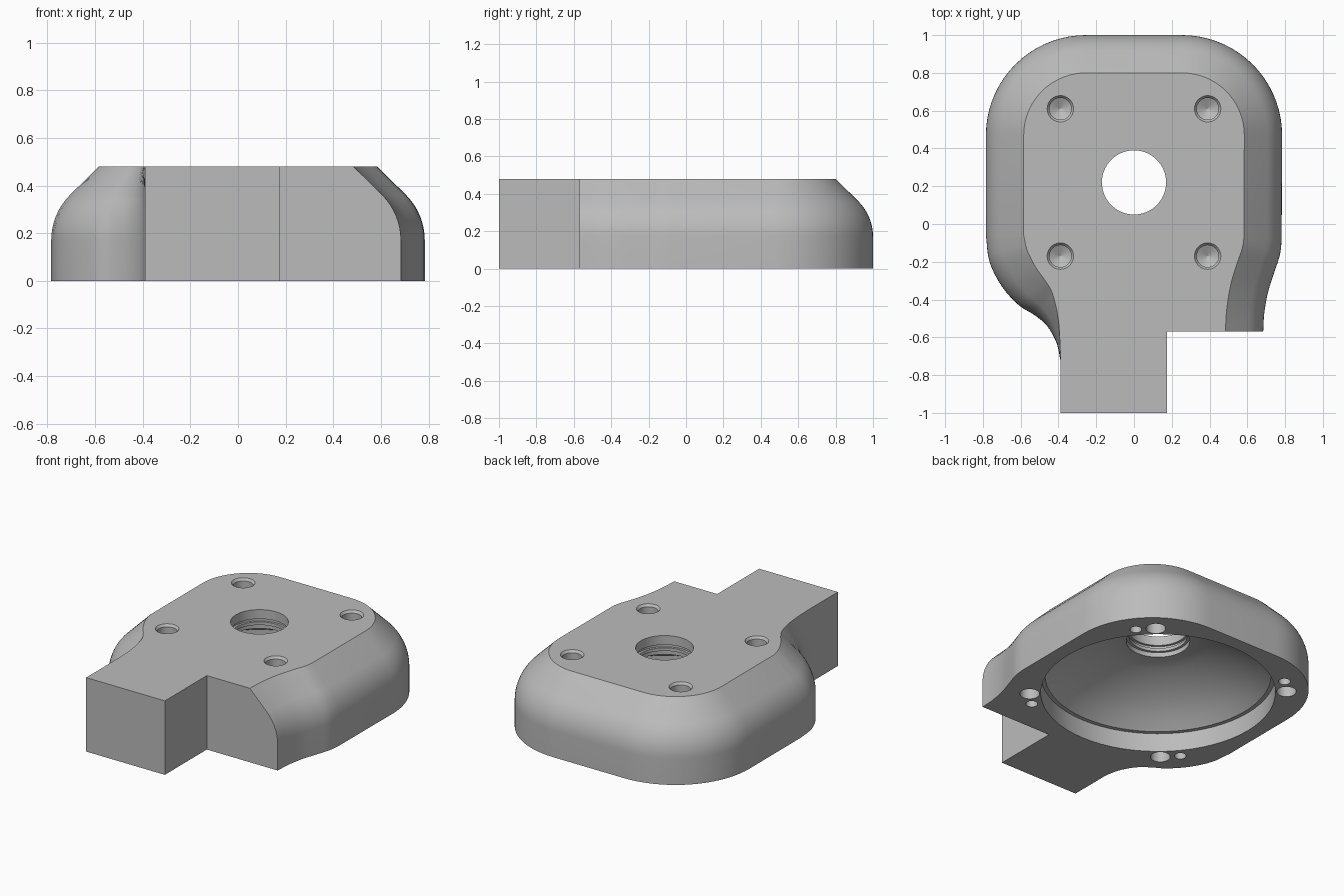
import bpy, bmesh
from math import sin, cos, pi, radians
from mathutils import Vector

if "Cube" in bpy.data.objects:
    bpy.data.objects.remove(bpy.data.objects["Cube"], do_unlink=True)

HEIGHT = 0.48
CENTRE = Vector((0, 0.22, 0))

grey = bpy.data.materials.new("plain_grey")
grey.use_nodes = True
grey.diffuse_color = (0.5, 0.5, 0.5, 1)
grey.node_tree.nodes["Principled BSDF"].inputs["Base Color"].default_value = (0.5, 0.5, 0.5, 1)


def make_object(name, bm):
    bmesh.ops.recalc_face_normals(bm, faces=bm.faces)
    mesh = bpy.data.meshes.new(name)
    bm.to_mesh(mesh)
    bm.free()
    mesh.materials.append(grey)
    obj = bpy.data.objects.new(name, mesh)
    bpy.context.collection.objects.link(obj)
    return obj


def loft(name, rings):
    """Join equal rings of points into a closed solid."""
    bm = bmesh.new()
    rows = [[bm.verts.new(p) for p in ring] for ring in rings]
    for low, high in zip(rows, rows[1:]):
        for i in range(len(low)):
            j = (i + 1) % len(low)
            bm.faces.new((low[i], low[j], high[j], high[i]))
    bm.faces.new(rows[0])
    bm.faces.new(rows[-1])
    return make_object(name, bm)


def turned(name, profile, place, sides):
    """Solid of revolution from (radius, z) pairs."""
    rings = [[(place.x + r * cos(2 * pi * i / sides), place.y + r * sin(2 * pi * i / sides), z)
              for i in range(sides)] for r, z in profile]
    return loft(name, rings)


def smooth_path(points, steps=4):
    """Catmull-Rom curve through the points."""
    p = [Vector(q) for q in points]
    p = [2 * p[0] - p[1]] + p + [2 * p[-1] - p[-2]]
    path = []
    for a, b, c, d in zip(p, p[1:], p[2:], p[3:]):
        for s in range(steps):
            t = s / steps
            path.append(0.5 * (2 * b + (c - a) * t + (2 * a - 5 * b + 4 * c - d) * t ** 2
                               + (3 * b - a - 3 * c + d) * t ** 3))
    return path + [p[-2]]


def corner(x, y, radius, start, steps=18):
    return [Vector((x + radius * cos(radians(start + 90 * i / steps)),
                    y + radius * sin(radians(start + 90 * i / steps)))) for i in range(steps + 1)]


def outline(right, left, radius):
    tail = [Vector(p) for p in ((-0.39, -1), (0.175, -1), (0.175, -0.57))]
    return (smooth_path(right)[:-1] + corner(0.254, 0.47, radius, 0)
            + corner(-0.254, 0.47, radius, 90) + smooth_path(left) + tail)


# Outlines of the wall and of the flat top
wall = outline(
    [(0.684, -0.57), (0.69, -0.47), (0.71, -0.36), (0.745, -0.25), (0.773, -0.16), (0.784, -0.06)],
    [(-0.784, -0.06), (-0.765, -0.2), (-0.70, -0.33), (-0.61, -0.43),
     (-0.53, -0.48), (-0.46, -0.54), (-0.41, -0.63), (-0.39, -0.72)], 0.53)
top = outline(
    [(0.484, -0.57), (0.49, -0.46), (0.51, -0.33), (0.545, -0.21), (0.573, -0.13), (0.584, -0.06)],
    [(-0.584, -0.06), (-0.565, -0.14), (-0.52, -0.23), (-0.47, -0.30),
     (-0.435, -0.36), (-0.41, -0.45), (-0.397, -0.54), (-0.39, -0.68)], 0.33)

# Body: straight wall, rounded shoulder, sloped rim
levels = [(0, 0)]
for i in range(9):
    a = radians(45 * i / 8)
    levels.append((0.17 + 0.27 * sin(a), 0.27 * (1 - cos(a)) / 0.2))
levels.append((HEIGHT, 1))
body = loft("housing_body", [[(*w.lerp(t, f), z) for w, t in zip(wall, top)] for z, f in levels])

# Domed cavity with a rim step and a neck through the top
cutters = [turned("cavity_cutter", [
    (0.69, -0.05), (0.69, 0.12), (0.665, 0.12), (0.60, 0.18), (0.51, 0.24), (0.41, 0.29),
    (0.30, 0.33), (0.21, 0.35), (0.187, 0.35), (0.187, 0.38), (0.17, 0.38), (0.17, 0.40),
    (0.185, 0.40), (0.185, 0.42), (0.17, 0.42), (0.17, 0.55)], CENTRE, 64)]

# Screw holes in the top, with a slight chamfer and conical floor
for x in (-0.39, 0.39):
    for y in (-0.39, 0.39):
        cutters.append(turned("screw_cutter", [
            (0.001, 0.33), (0.058, 0.36), (0.058, 0.465), (0.07, HEIGHT), (0.07, 0.55)],
            CENTRE + Vector((x, y, 0)), 32))

# Magnet and pin holes in the underside
for k in range(4):
    for angle, radius, depth in ((49, 0.058, 0.15), (40, 0.035, 0.06)):
        a = radians(angle + 90 * k)
        place = CENTRE + 0.755 * Vector((cos(a), sin(a), 0))
        cutters.append(turned("base_cutter", [(radius, -0.05), (radius, depth)], place, 28))

bpy.context.view_layer.objects.active = body
for cutter in cutters:
    mod = body.modifiers.new("hole", "BOOLEAN")
    mod.operation = "DIFFERENCE"
    mod.solver = "EXACT"
    mod.object = cutter
    bpy.ops.object.modifier_apply(modifier=mod.name)
    bpy.data.objects.remove(cutter, do_unlink=True)

bpy.ops.object.select_all(action="DESELECT")
body.select_set(True)
bpy.ops.object.shade_smooth_by_angle(angle=radians(25))
